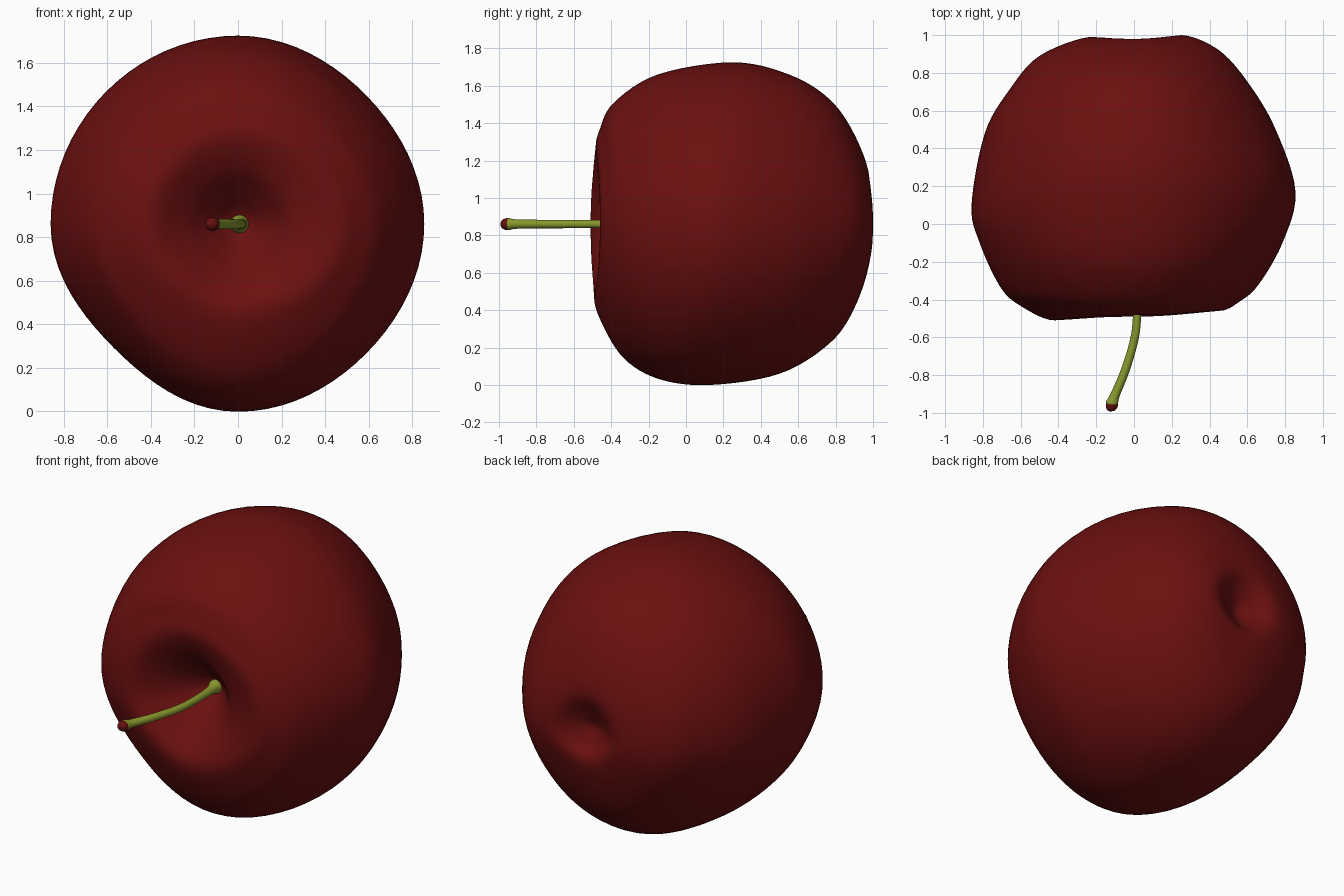
import bpy, bmesh, math
from mathutils import Vector

if "Cube" in bpy.data.objects:
    bpy.data.objects.remove(bpy.data.objects["Cube"])

CZ = 0.86  # height of the fruit's axis, which runs along y


def material(name, rgb):
    m = bpy.data.materials.new(name)
    m.diffuse_color = (*rgb, 1)
    m.use_nodes = True
    m.node_tree.nodes["Principled BSDF"].inputs["Base Color"].default_value = m.diffuse_color
    return m


def loft(name, rings, mat):
    """Skin a list of closed rings, capping both ends."""
    bm = bmesh.new()
    vr = [[bm.verts.new(p) for p in ring] for ring in rings]
    n = len(vr[0])
    for a, b in zip(vr, vr[1:]):
        for i in range(n):
            j = (i + 1) % n
            bm.faces.new((a[i], a[j], b[j], b[i]))
    bm.faces.new(vr[0])
    bm.faces.new(vr[-1])
    bmesh.ops.recalc_face_normals(bm, faces=bm.faces)
    for f in bm.faces:
        f.smooth = True
    me = bpy.data.meshes.new(name)
    bm.to_mesh(me)
    bm.free()
    me.materials.append(mat)
    ob = bpy.data.objects.new(name, me)
    bpy.context.collection.objects.link(ob)
    return ob


def spline(pts, steps):
    """Catmull-Rom through pts; first and last are only guides."""
    out = []
    for k in range(1, len(pts) - 2):
        a, b, c, d = pts[k - 1:k + 3]
        for s in range(steps):
            t = s / steps
            out.append(0.5 * (2 * b + (c - a) * t + (2 * a - 5 * b + 4 * c - d) * t * t
                              + (3 * b - a - 3 * c + d) * t ** 3))
    out.append(pts[-2])
    return out


red = material("deep red skin", (0.15, 0.005, 0.005))
green = material("stem green", (0.25, 0.31, 0.026))
tip_red = material("stem tip red", (0.13, 0.005, 0.005))

# Fruit: (radius, y) profiles towards right, up, left and down
START = [(0, -0.22), (0.06, -0.235), (0.15, -0.32), (0.26, -0.42)]
END = [(0.10, 0.93), (0, 0.89)]
SIDES = [
    [(.45, -.46), (.56, -.41), (.66, -.32), (.786, -.1), (.855, .17), (.75, .5), (.61, .74), (.45, .92), (.25, 1.0)],
    [(.40, -.48), (.51, -.46), (.65, -.385), (.80, -.15), (.865, .25), (.80, .55), (.67, .765), (.48, .90), (.25, .98)],
    [(.42, -.51), (.606, -.43), (.71, -.33), (.817, -.1), (.86, .1), (.79, .48), (.66, .71), (.50, .89), (.235, .99)],
    [(.38, -.49), (.53, -.45), (.72, -.33), (.83, -.14), (.86, .13), (.80, .5), (.64, .765), (.45, .90), (.20, .98)],
]
DIAGONAL = [-0.03, -0.005, -0.065, -0.025]  # flattening between the sides

profiles = []
for s in SIDES:
    p = [Vector(q) for q in START + s + END]
    first = Vector((-p[1].x, p[1].y))
    last = Vector((-p[-2].x, p[-2].y))
    profiles.append(spline([first] + p + [last], 6))

N = 80
rings = []
for k in range(len(profiles[0])):
    ring = []
    for i in range(N):
        th = 2 * math.pi * i / N
        q = int(4 * i / N)
        u = 4 * i / N - q
        w = 0.5 - 0.5 * math.cos(math.pi * u)
        r, y = profiles[q][k].lerp(profiles[(q + 1) % 4][k], w)
        r = max(r, 0.001) * (1 + DIAGONAL[q] * math.sin(math.pi * u) ** 2)
        ring.append((r * math.cos(th), y, CZ + r * math.sin(th)))
    rings.append(ring)
loft("fruit_body", rings, red)


def tube(name, path, mat, steps=6, sides=20):
    """Tube bending in the xy plane; path items are (x, y, radius)."""
    p = [Vector(q) for q in path]
    c = spline([2 * p[0] - p[1]] + p + [2 * p[-1] - p[-2]], steps)
    out = []
    for k, q in enumerate(c):
        d = c[min(k + 1, len(c) - 1)] - c[max(k - 1, 0)]
        side = Vector((-d.y, d.x, 0)).normalized()
        out.append([(q.x + side.x * q.z * math.cos(a), q.y + side.y * q.z * math.cos(a), CZ + q.z * math.sin(a))
                    for a in (2 * math.pi * i / sides for i in range(sides))])
    return loft(name, out, mat)


# Curved stem with a swollen foot and a flared end
tube("stem", [(.005, -.19, .045), (.008, -.24, .040), (.013, -.29, .026), (.017, -.45, .022), (.004, -.60, .022),
              (-.045, -.77, .023), (-.10, -.905, .025), (-.115, -.945, .032), (-.121, -.96, .030)], green)
# Dark red end of the stem
tube("stem_tip", [(-.108, -.935, .022), (-.114, -.95, .031), (-.121, -.968, .030), (-.127, -.984, .020),
                  (-.129, -.992, .004)], tip_red, 4)
